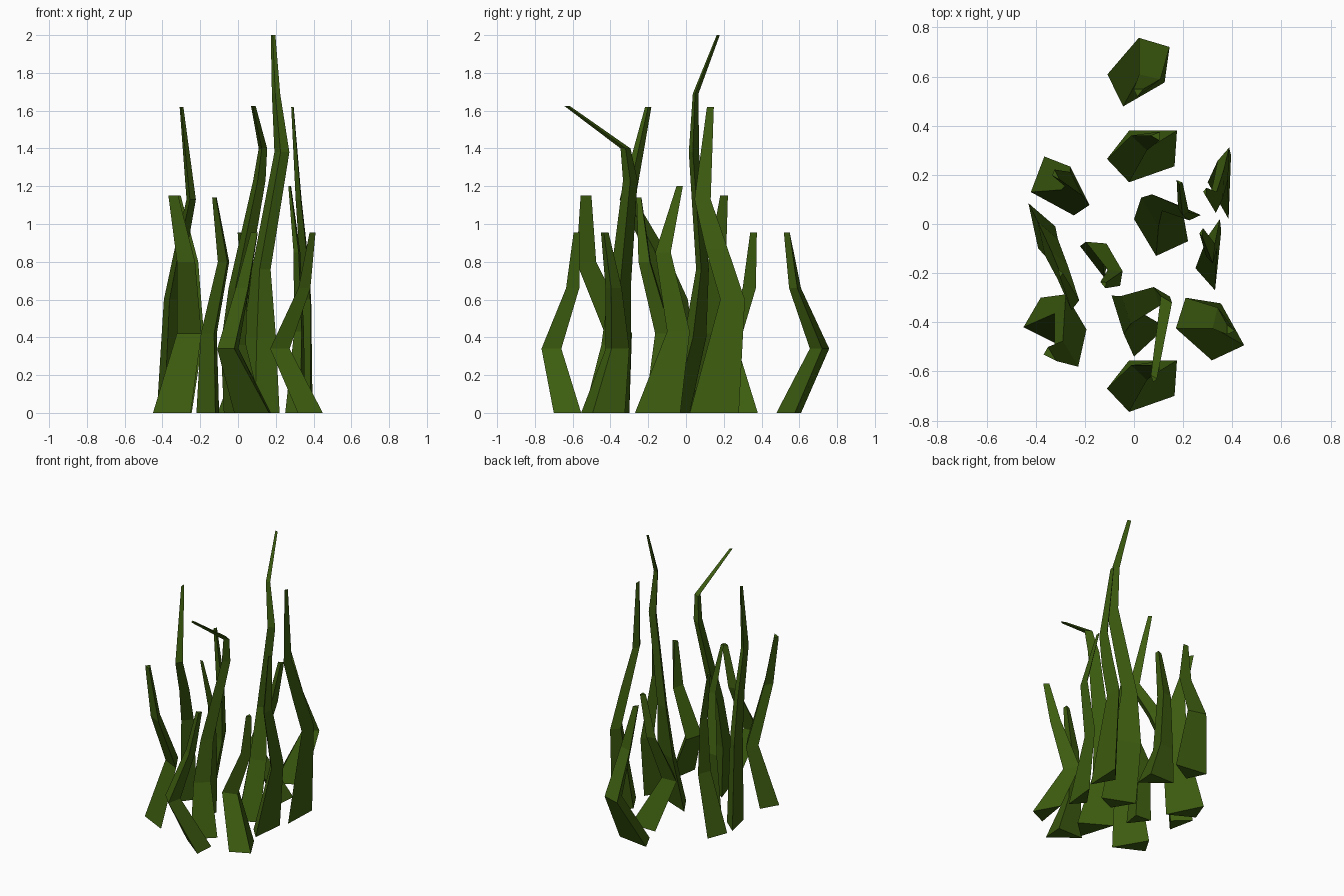
import bpy
import bmesh
from mathutils import Matrix, Vector

default_cube = bpy.data.objects.get("Cube")
if default_cube:
    bpy.data.objects.remove(default_cube, do_unlink=True)

# Single dark green colour
green = bpy.data.materials.new("dark_grass_green")
green.use_nodes = True
green.diffuse_color = (0.047, 0.11, 0.005, 1)
green.node_tree.nodes["Principled BSDF"].inputs["Base Color"].default_value = green.diffuse_color


def skin_rings(name, rings):
    """Skin a stack of triangular rings into one closed, flat shaded blade."""
    bm = bmesh.new()
    loops = [[bm.verts.new(point) for point in ring] for ring in rings]
    for lower, upper in zip(loops, loops[1:]):
        for i in range(3):
            j = (i + 1) % 3
            bm.faces.new((lower[i], lower[j], upper[j], upper[i]))
    bm.faces.new(loops[0])
    bm.faces.new(loops[-1])
    bmesh.ops.recalc_face_normals(bm, faces=bm.faces)
    mesh = bpy.data.meshes.new(name)
    bm.to_mesh(mesh)
    bm.free()
    mesh.materials.append(green)
    blade_object = bpy.data.objects.new(name, mesh)
    bpy.context.scene.collection.objects.link(blade_object)
    return blade_object


def tapered_blade(name, footprint, path):
    """Sweep a triangular footprint along a bent path of (x, y, z, scale)."""
    corners = [Vector(corner) for corner in footprint]
    centre = sum(corners, Vector((0, 0))) / 3
    rings = [[(c.x, c.y, 0) for c in corners]]
    for x, y, z, scale in path:
        middle = Vector((x, y))
        ring = [middle + (c - centre) * scale for c in corners]
        rings.append([(p.x, p.y, z) for p in ring])
    return skin_rings(name, rings)


# Short hooked blades: one shape, placed and turned four times
hooked_levels = {
    0: [(-.123, .05), (.062, -.095), (.072, .05)],
    .34: [(-.213, -.065), (-.123, -.16), (-.1, -.055)],
    .66: [(-.115, .03), (-.05, -.03), (-.045, .04)],
    .955: [(-.035, .03), (0, .01), (.002, .045)],
}
hooked_rings = [[(x, y, z) for x, y in ring] for z, ring in hooked_levels.items()]
placements = {
    "short_blade_front": (.103, -.605, 0),
    "short_blade_middle": (.103, .33, 0),
    "short_blade_front_left": (.37, -.455, -1.065),
    "short_blade_back": (-.007, .558, -2.618),
}
for blade_name, (x, y, turn) in placements.items():
    hooked = skin_rings(blade_name, hooked_rings)
    hooked.data.transform(Matrix.Translation((x, y, 0)) @ Matrix.Rotation(turn, 4, "Z"))

# Tallest blade in the centre
tapered_blade(
    "tallest_blade",
    [(0, .02), (.09, -.13), (.22, -.07)],
    [(.11, .045, .4, .78), (.12, .085, .76, .45), (.23, .04, 1.38, .36),
     (.2, .05, 1.69, .2), (.185, .17, 2, .11)],
)

# Tall blade with a long arm leaning to the front
tapered_blade(
    "leaning_blade",
    [(-.075, -.3), (0, -.54), (.13, -.42)],
    [(-.03, -.37, .36, .65), (-.005, -.35, .66, .48), (.11, -.295, 1.23, .32),
     (.13, -.32, 1.4, .22), (.08, -.63, 1.625, .12)],
)

# Tall slender blades on both sides
tapered_blade(
    "slender_blade_left",
    [(.3, .17), (.385, .02), (.395, .28)],
    [(.37, .25, .6, .5), (.35, .165, .87, .45), (.325, .09, 1.13, .33),
     (.29, .13, 1.62, .14)],
)
tapered_blade(
    "slender_blade_right",
    [(-.43, .085), (-.39, -.1), (-.32, -.01)],
    [(-.355, -.06, .6, .75), (-.305, -.17, .87, .6), (-.25, -.31, 1.13, .45),
     (-.3, -.2, 1.62, .18)],
)

# Broad blades on the right
tapered_blade(
    "broad_blade_front_right",
    [(-.45, -.42), (-.25, -.52), (-.38, -.3)],
    [(-.265, -.36, .42, .65), (-.28, -.53, .8, .48), (-.345, -.53, 1.15, .26)],
)
tapered_blade(
    "broad_blade_back_right",
    [(-.42, .13), (-.245, .035), (-.365, .275)],
    [(-.245, .15, .42, .65), (-.25, .16, .8, .4), (-.32, .2, 1.15, .17)],
)

# Narrow blades of middle height
tapered_blade(
    "narrow_blade_left",
    [(.25, -.18), (.33, -.27), (.355, -.03)],
    [(.328, -.045, .43, .5), (.315, -.125, .85, .34), (.275, -.035, 1.2, .14)],
)
tapered_blade(
    "narrow_blade_right",
    [(-.22, -.09), (-.12, -.22), (-.1, -.1)],
    [(-.145, -.105, .42, .7), (-.07, -.21, .8, .5), (-.122, -.245, 1.14, .2)],
)
